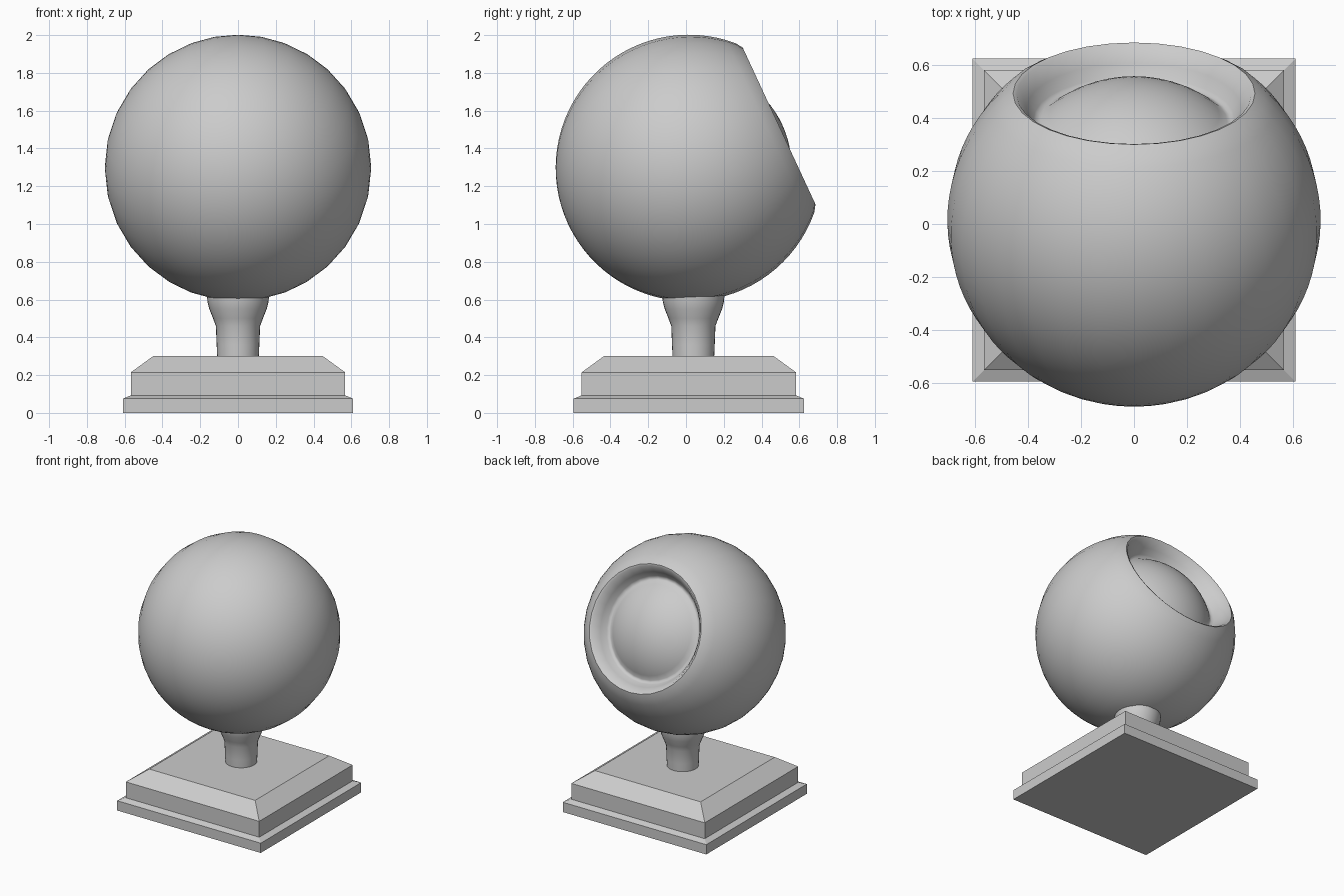
import bpy, bmesh, math
from mathutils import Matrix

if "Cube" in bpy.data.objects:
    bpy.data.objects.remove(bpy.data.objects["Cube"])


def lathe(name, profile, sides, matrix, smooth=None):
    """Turn a list of (radius, height) points into a closed solid."""
    bm = bmesh.new()
    rings = []
    for r, h in profile:
        if r < 1e-5:
            rings.append([bm.verts.new((0, 0, h))])
        else:
            rings.append([bm.verts.new((r * math.cos(2 * math.pi * i / sides),
                                        r * math.sin(2 * math.pi * i / sides), h))
                          for i in range(sides)])
    for a, b in zip(rings, rings[1:]):
        for i in range(sides):
            j = (i + 1) % sides
            if len(a) == 1:
                bm.faces.new((a[0], b[j], b[i]))
            elif len(b) == 1:
                bm.faces.new((a[i], a[j], b[0]))
            else:
                bm.faces.new((a[i], a[j], b[j], b[i]))
    for ring in (rings[0], rings[-1]):
        if len(ring) > 1:
            bm.faces.new(ring)
    bmesh.ops.transform(bm, matrix=matrix, verts=bm.verts)
    bmesh.ops.recalc_face_normals(bm, faces=bm.faces)
    mesh = bpy.data.meshes.new(name)
    bm.to_mesh(mesh)
    bm.free()
    ob = bpy.data.objects.new(name, mesh)
    bpy.context.collection.objects.link(ob)
    if smooth:
        bpy.ops.object.select_all(action='DESELECT')
        ob.select_set(True)
        bpy.context.view_layer.objects.active = ob
        bpy.ops.object.shade_smooth_by_angle(angle=math.radians(smooth))
    return ob


# stepped square base: half widths become corner radii of a four-sided lathe
base_steps = [(0.61, 0), (0.61, 0.075), (0.567, 0.093), (0.567, 0.215), (0.45, 0.30)]
lathe("base", [(w * math.sqrt(2), h) for w, h in base_steps], 4,
      Matrix.Translation((0, 0.015, 0)) @ Matrix.Rotation(math.pi / 4, 4, 'Z'))

# flared stem
lathe("stem", [(0.11, 0.29), (0.113, 0.36), (0.117, 0.46), (0.132, 0.50),
               (0.152, 0.55), (0.162, 0.59), (0.165, 0.63)], 32,
      Matrix.Translation((0, 0.039, 0)), 40)

# ball with a recessed ring and a domed lens, lathed about a tilted axis
R = 0.705
end = math.radians(44.5)
steps = 32
ball = [(R * math.sin(t), R * math.cos(t))
        for t in (math.pi - (math.pi - end) * i / steps for i in range(steps + 1))]
ball[0] = (0, -R)
rim = [(0.457, 0.527), (0.443, 0.522), (0.405, 0.465), (0.38, 0.42), (0.366, 0.408)]
edge, low, apex = 0.352, 0.41, 0.545
sag = apex - low
dome_r = (edge ** 2 + sag ** 2) / (2 * sag)
spread = math.asin(edge / dome_r)
dome = [(dome_r * math.sin(spread * (1 - i / 10)),
         apex - dome_r + dome_r * math.cos(spread * (1 - i / 10))) for i in range(11)]
lathe("ball", ball + rim + dome, 32,
      Matrix.Translation((0, 0.015, 1.297)) @ Matrix.Rotation(math.radians(-65.1), 4, 'X'), 50)
